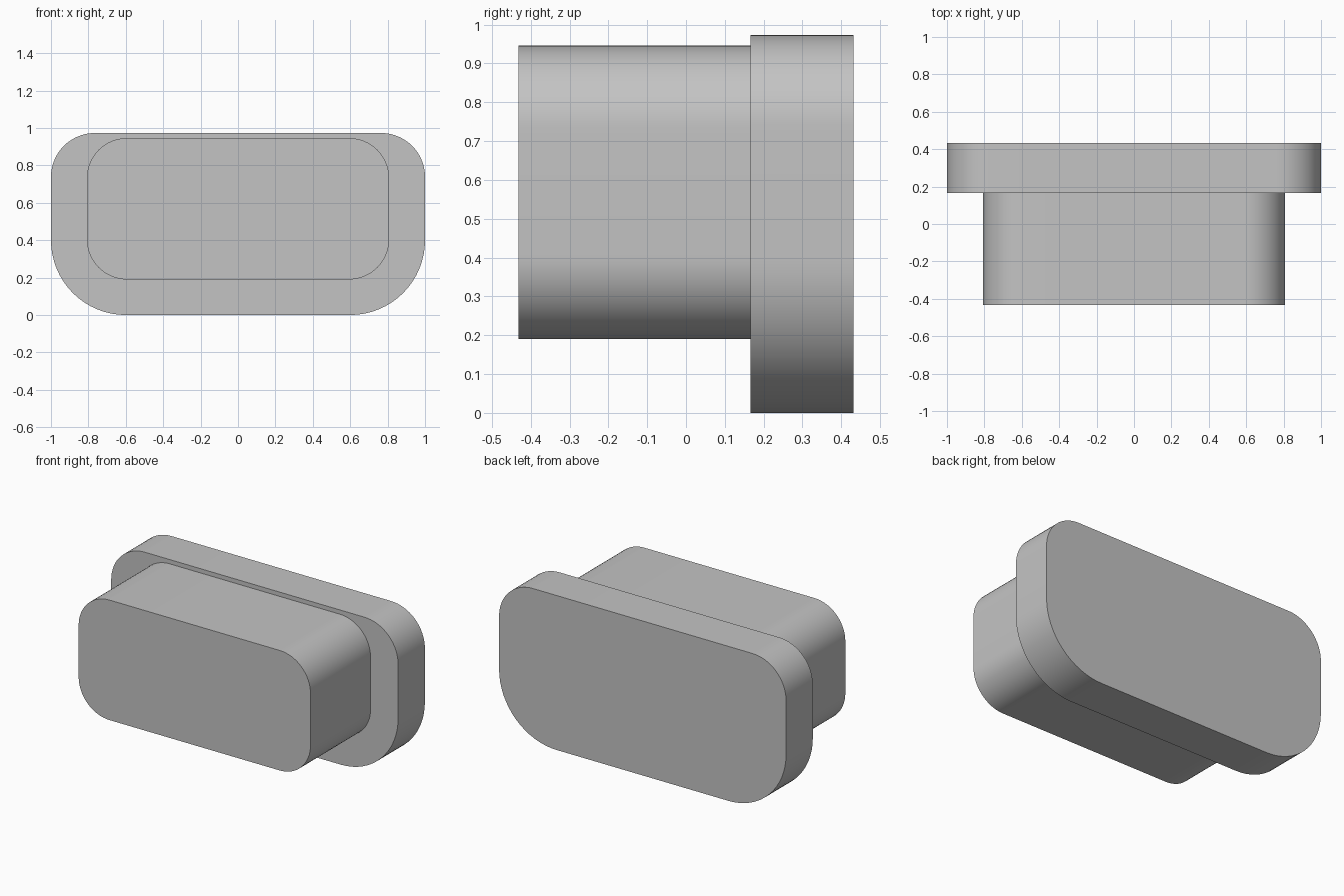
import bpy
import bmesh
from math import sin, cos, pi, radians

if "Cube" in bpy.data.objects:
    bpy.data.objects.remove(bpy.data.objects["Cube"])

GREY = (0.55, 0.55, 0.55, 1.0)
grey = bpy.data.materials.new("plain grey")
grey.use_nodes = True
grey.diffuse_color = GREY
grey.node_tree.nodes["Principled BSDF"].inputs["Base Color"].default_value = GREY


def rounded_outline(half_width, bottom, top, r_bottom, r_top, steps=16):
    """Rounded rectangle in x and z, counter-clockwise from the right of the top right corner."""
    corners = [(1, top, r_top, -1), (-1, top, r_top, -1),
               (-1, bottom, r_bottom, 1), (1, bottom, r_bottom, 1)]
    points = []
    for i, (side, edge, r, inward) in enumerate(corners):
        cx, cz = side * (half_width - r), edge + inward * r
        for k in range(steps + 1):
            a = (i + k / steps) * pi / 2
            points.append((cx + r * cos(a), cz + r * sin(a)))
    return points


def slab(name, outline, front, back):
    """Extrude an outline along y."""
    bm = bmesh.new()
    face = bm.faces.new([bm.verts.new((x, front, z)) for x, z in outline])
    grown = bmesh.ops.extrude_face_region(bm, geom=[face], use_keep_orig=True)
    moved = [v for v in grown["geom"] if isinstance(v, bmesh.types.BMVert)]
    bmesh.ops.translate(bm, verts=moved, vec=(0, back - front, 0))
    bmesh.ops.recalc_face_normals(bm, faces=bm.faces)
    mesh = bpy.data.meshes.new(name)
    bm.to_mesh(mesh)
    bm.free()
    mesh.materials.append(grey)
    obj = bpy.data.objects.new(name, mesh)
    bpy.context.collection.objects.link(obj)
    bpy.ops.object.select_all(action="DESELECT")
    obj.select_set(True)
    bpy.context.view_layer.objects.active = obj
    bpy.ops.object.shade_smooth_by_angle(angle=radians(30))
    return obj


# Wide plate at the back, rounder along its lower edge
slab("back_flange", rounded_outline(1.0, 0.0, 0.973, 0.4, 0.235), 0.166, 0.432)

# Smaller block standing out at the front
slab("front_plug", rounded_outline(0.808, 0.19, 0.946, 0.215, 0.215), -0.432, 0.166)
